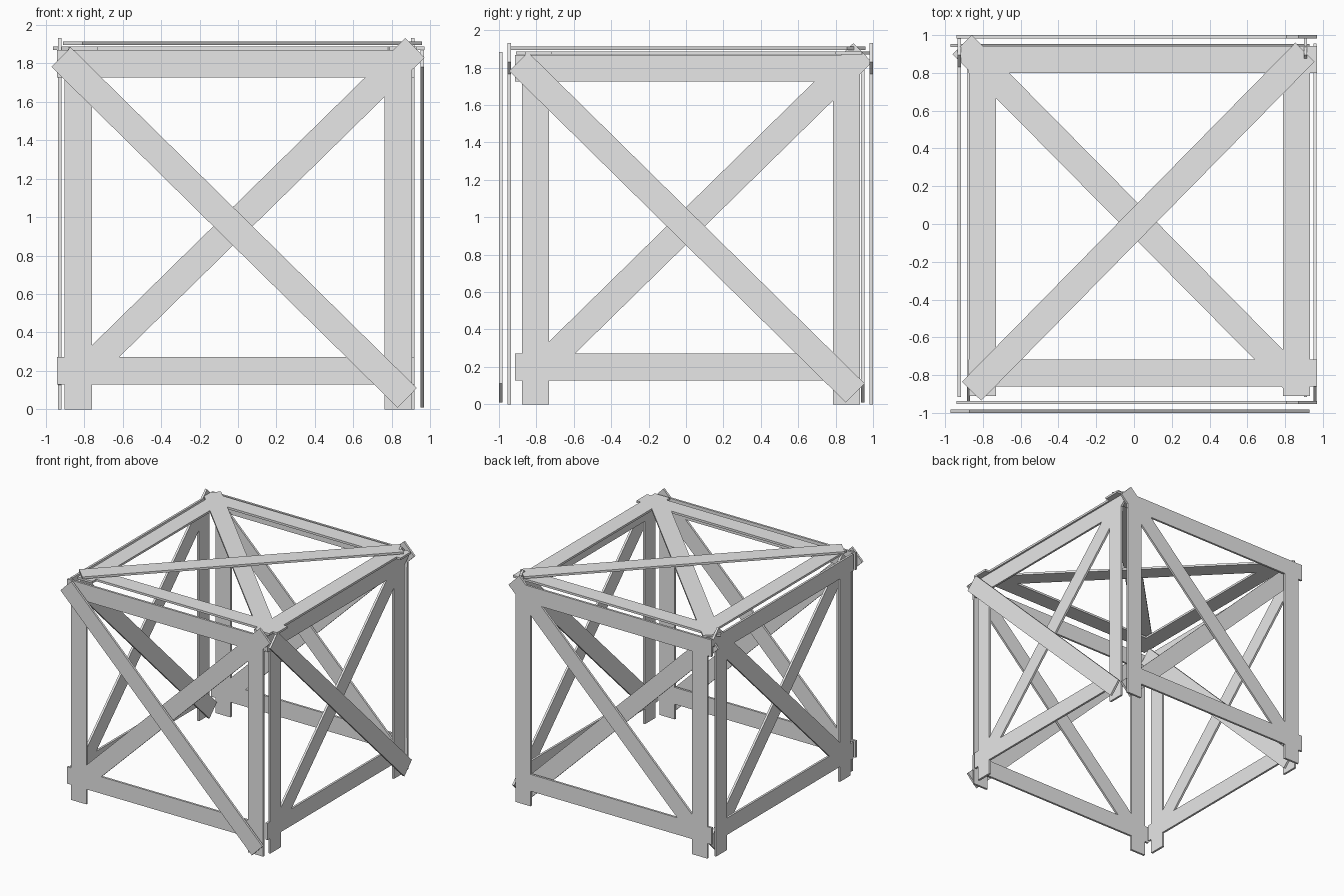
import bpy
import bmesh
from math import atan2
from mathutils import Matrix, Vector

WIDTH = 0.143      # plank width
THICK = 0.018      # plank thickness

cube = bpy.data.objects.get("Cube")
if cube:
    bpy.data.objects.remove(cube, do_unlink=True)

grey = bpy.data.materials.new("plain_grey")
grey.use_nodes = True
grey.diffuse_color = (0.8, 0.8, 0.8, 1)
grey.node_tree.nodes["Principled BSDF"].inputs["Base Color"].default_value = (0.8, 0.8, 0.8, 1)


def panel_space(across, up, origin):
    """Matrix from flat panel coordinates (across, up, normal) to the model."""
    across, up = Vector(across), Vector(up)
    turn = Matrix((across, up, across.cross(up))).transposed().to_4x4()
    return Matrix.Translation(origin) @ turn


def plank(name, space, start, end, level=0.0):
    """Flat plank running between two points of a panel."""
    a, b = Vector(start), Vector(end)
    run, mid = b - a, (a + b) / 2
    placed = (space @ Matrix.Translation((mid.x, mid.y, level))
              @ Matrix.Rotation(atan2(run.y, run.x), 4, 'Z')
              @ Matrix.Diagonal((run.length, WIDTH, THICK, 1)))
    bm = bmesh.new()
    bmesh.ops.create_cube(bm, size=1, matrix=placed)
    mesh = bpy.data.meshes.new(name)
    bm.to_mesh(mesh)
    bm.free()
    mesh.materials.append(grey)
    bpy.context.collection.objects.link(bpy.data.objects.new(name, mesh))


def panel(name, space, gap, foot, head, low, high, diagonal, brace):
    """Two posts, two rails and a diagonal in one plane, plus an offset brace."""
    for side, u in (("first", -0.83), ("second", 0.833)):
        plank(f"{name}_{side}_post", space, (u, foot), (u, head))
    plank(f"{name}_lower_rail", space, (-0.94, low), (0.905, low))
    plank(f"{name}_upper_rail", space, (-0.94, high), (0.905, high))
    plank(f"{name}_diagonal", space, *diagonal)
    plank(f"{name}_cross_brace", space, *brace, level=gap)


X, Y, Z = (1, 0, 0), (0, 1, 0), (0, 0, 1)

# Four upright walls
wall = dict(foot=0, head=1.865, low=0.2, high=1.797,
            diagonal=((-0.885, 0.11), (0.92, 1.88)),
            brace=((-0.92, 1.832), (0.88, 0.06)))
panel("front", panel_space(X, Z, (0, -0.945, 0)), 0.046, **wall)
panel("back", panel_space(X, Z, (0, 0.991, 0)), 0.046, **wall)
panel("left_side", panel_space(Y, Z, (0.908, 0.025, 0)), 0.05, **wall)
panel("right_side", panel_space(Y, Z, (-0.926, 0.025, 0)), 0.05, **wall)

# Roof panel, with its brace on top
panel("roof", panel_space((-1, 0, 0), Y, (0.03, 0, 1.878)), -0.026,
      foot=-0.91, head=0.943, low=-0.79, high=0.87,
      diagonal=((-0.835, -0.845), (0.94, 0.95)),
      brace=((-0.875, 0.91), (0.89, -0.885)))
